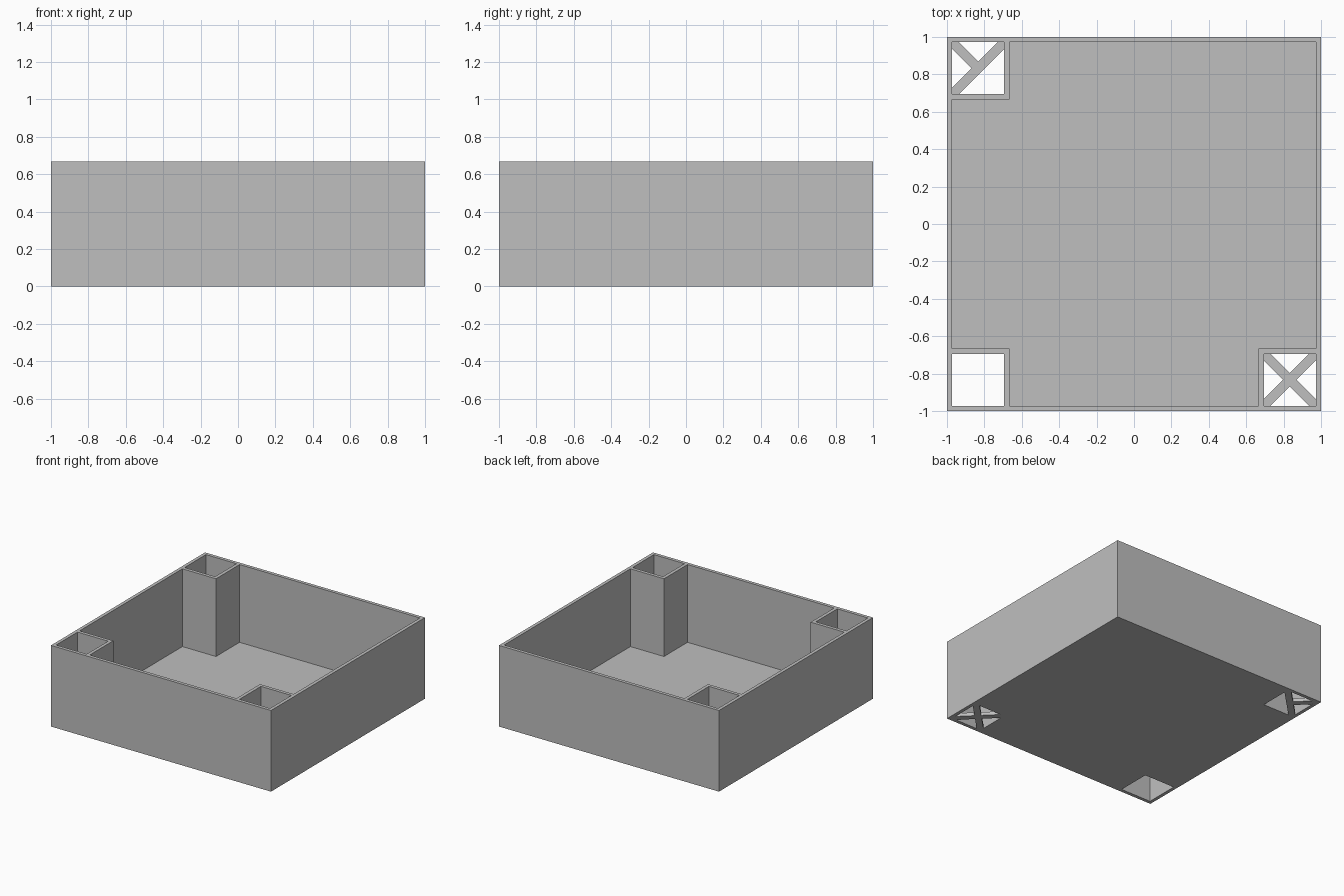
import bpy
import bmesh

default = bpy.data.objects.get("Cube")
if default:
    bpy.data.objects.remove(default, do_unlink=True)

U = 1 / 36                      # wall thickness, the module of the whole tray
HEIGHT = 24 * U
OUTER, INNER, POST = 36 * U, 35 * U, 24 * U
SHAFT = (INNER - POST - U) / 2  # half width of a corner shaft
CENTRE = INNER - SHAFT
BAR = 0.036                     # half width of a brace bar, measured along the wall

grey = bpy.data.materials.new("light_grey")
grey.use_nodes = True
colour = (0.52, 0.52, 0.52, 1)
grey.diffuse_color = colour
grey.node_tree.nodes["Principled BSDF"].inputs["Base Color"].default_value = colour


def prism(name, outline, bottom, top):
    """Extrude a flat outline from bottom to top."""
    bm = bmesh.new()
    face = bm.faces.new([bm.verts.new((x, y, bottom)) for x, y in outline])
    ext = bmesh.ops.extrude_face_region(bm, geom=[face])
    verts = [v for v in ext["geom"] if isinstance(v, bmesh.types.BMVert)]
    bmesh.ops.translate(bm, verts=verts, vec=(0, 0, top - bottom))
    bmesh.ops.recalc_face_normals(bm, faces=bm.faces[:])
    mesh = bpy.data.meshes.new(name)
    bm.to_mesh(mesh)
    bm.free()
    mesh.materials.append(grey)
    obj = bpy.data.objects.new(name, mesh)
    bpy.context.collection.objects.link(obj)
    return obj


def square(half, cx=0, cy=0):
    return [(cx + i * half, cy + j * half)
            for i, j in ((-1, -1), (1, -1), (1, 1), (-1, 1))]


def brace(name, cx, cy, missing=None):
    """Crossed diagonal bars level with the underside; one arm may be left out."""
    outline = []
    for arm in range(4):
        points = [(SHAFT, SHAFT - BAR), (SHAFT, SHAFT), (SHAFT - BAR, SHAFT)]
        points = ([] if arm == missing else points) + [(0, BAR)]
        for x, y in points:
            for _ in range(arm):
                x, y = -y, x
            outline.append((cx + x, cy + y))
    return prism(name, outline, 0, U)


# Tray body, with the main cavity and three corner shafts cut out
tray = prism("tray_body", square(OUTER), 0, HEIGHT)
cavity = [(-POST, -INNER), (POST, -INNER), (POST, -POST), (INNER, -POST),
          (INNER, INNER), (-POST, INNER), (-POST, POST), (-INNER, POST),
          (-INNER, -POST), (-POST, -POST)]
cutters = [prism("cavity_cutter", cavity, U, 1)]
for sx, sy in ((-1, -1), (1, -1), (-1, 1)):
    cutters.append(prism("shaft_cutter", square(SHAFT, sx * CENTRE, sy * CENTRE), -1, 1))

for cutter in cutters:
    cutter.hide_render = True
    cut = tray.modifiers.new("cut", "BOOLEAN")
    cut.operation = "DIFFERENCE"
    cut.solver = "EXACT"
    cut.object = cutter

# Bake the cuts and drop the cutters
evaluated = tray.evaluated_get(bpy.context.evaluated_depsgraph_get())
baked = bpy.data.meshes.new_from_object(evaluated)
tray.modifiers.clear()
tray.data = baked
for cutter in cutters:
    bpy.data.objects.remove(cutter, do_unlink=True)

# Braces across the lower ends of two shafts
brace("front_left_brace", CENTRE, -CENTRE)
brace("back_right_brace", -CENTRE, CENTRE, missing=3)
